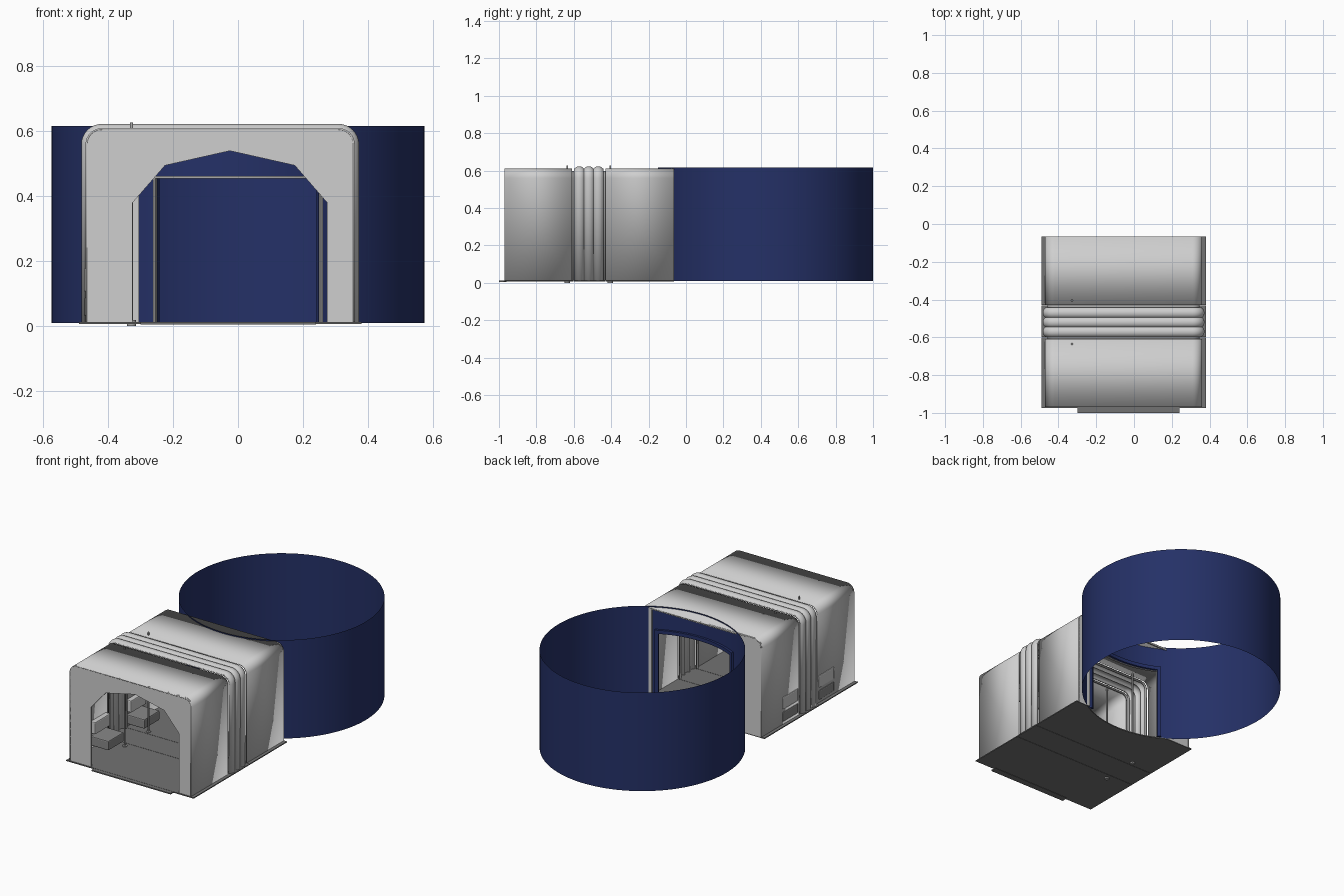
import bpy, bmesh, math

if "Cube" in bpy.data.objects:
    bpy.data.objects.remove(bpy.data.objects["Cube"], do_unlink=True)


def material(name, rgb):
    m = bpy.data.materials.new(name)
    m.use_nodes = True
    m.diffuse_color = (*rgb, 1)
    m.node_tree.nodes["Principled BSDF"].inputs["Base Color"].default_value = (*rgb, 1)
    return m


LIGHT = material("light grey shell", (0.62, 0.62, 0.62))
BLUE = material("navy blue", (0.018, 0.03, 0.135))
FLOOR = material("floor grey", (0.17, 0.17, 0.17))
SEAT = material("seat grey", (0.25, 0.25, 0.25))
METAL = material("metal grey", (0.4, 0.4, 0.4))

FRONT, REAR, BASE = -0.97, -0.065, 0.012
RADIUS, CY = 0.575, 0.425          # round room
DOOR = math.asin(0.25 / RADIUS)    # half angle of the doorway


def finish(name, bm, mat, smooth=False, thick=0, offset=-1):
    bmesh.ops.remove_doubles(bm, verts=bm.verts, dist=1e-5)
    bmesh.ops.recalc_face_normals(bm, faces=bm.faces)
    me = bpy.data.meshes.new(name)
    bm.to_mesh(me)
    bm.free()
    ob = bpy.data.objects.new(name, me)
    bpy.context.collection.objects.link(ob)
    me.materials.append(mat)
    if thick:
        mod = ob.modifiers.new("thickness", "SOLIDIFY")
        mod.thickness, mod.offset = thick, offset
    if smooth:
        bpy.ops.object.select_all(action="DESELECT")
        ob.select_set(True)
        bpy.context.view_layer.objects.active = ob
        bpy.ops.object.shade_smooth_by_angle(angle=math.radians(35))
    return ob


def box(name, x, y, z, mat, bevel=0):
    bm = bmesh.new()
    bmesh.ops.create_cube(bm, size=1)
    for v in bm.verts:
        for i, (a, b) in enumerate((x, y, z)):
            v.co[i] = a if v.co[i] < 0 else b
    ob = finish(name, bm, mat)
    if bevel:
        mod = ob.modifiers.new("bevel", "BEVEL")
        mod.width, mod.segments = bevel, 2
    return ob


def prism(name, pts, shift, mat):
    """Flat outline pushed along a vector."""
    bm = bmesh.new()
    face = bm.faces.new([bm.verts.new(p) for p in pts])
    new = bmesh.ops.extrude_face_region(bm, geom=[face])["geom"]
    bmesh.ops.translate(bm, vec=shift, verts=[g for g in new if isinstance(g, bmesh.types.BMVert)])
    return finish(name, bm, mat)


def cylinder(name, x, y, z0, z1, r, mat, sides=16):
    bm = bmesh.new()
    bmesh.ops.create_cone(bm, cap_ends=True, segments=sides, radius1=r, radius2=r, depth=z1 - z0)
    bmesh.ops.translate(bm, vec=(x, y, (z0 + z1) / 2), verts=bm.verts)
    return finish(name, bm, mat, smooth=True)


def hull_outline(grow=0.0):
    """Rounded upside-down U from left foot to right foot, as (x, z)."""
    x0, x1, top, r = -0.47 - grow, 0.36 + grow, 0.61 + grow, 0.05 + grow
    pts = [(x0, BASE)]
    for cx, start in ((x0 + r, math.pi), (x1 - r, math.pi / 2)):
        for i in range(9):
            a = start - i * math.pi / 16
            pts.append((cx + r * math.cos(a), top - r + r * math.sin(a)))
    return pts + [(x1, BASE)]


def loft(name, rings, mat, smooth=True):
    """Skin through hull outlines given as (y, growth)."""
    bm = bmesh.new()
    rows = [[bm.verts.new((x, y, z)) for x, z in hull_outline(g)] for y, g in rings]
    for a, b in zip(rows, rows[1:]):
        for i in range(len(a) - 1):
            bm.faces.new((a[i], a[i + 1], b[i + 1], b[i]))
    return finish(name, bm, mat, smooth, thick=0.005)


def arc_point(a, r=RADIUS):
    return r * math.sin(a), CY - r * math.cos(a)


def arc_wall(bm, a0, a1, z0, z1, steps, r=RADIUS):
    cols = []
    for i in range(steps + 1):
        x, y = arc_point(a0 + (a1 - a0) * i / steps, r)
        cols.append([bm.verts.new((x, y, z)) for z in (z0, z1)])
    for a, b in zip(cols, cols[1:]):
        bm.faces.new((a[0], b[0], b[1], a[1]))


# Round room with a doorway
bm = bmesh.new()
door_top = 0.455
arc_wall(bm, -DOOR, DOOR, door_top, 0.617, 24)
arc_wall(bm, DOOR, 2 * math.pi - DOOR, 0.01, door_top, 120)
arc_wall(bm, DOOR, 2 * math.pi - DOOR, door_top, 0.617, 120)
finish("round_room_wall", bm, BLUE, smooth=True)

# Doorway frame: navy inside, metal lip outside
for label, r, w, mat in (("inner", 0.565, 0.022, BLUE), ("outer", 0.58, 0.008, METAL)):
    bm = bmesh.new()
    da = w / RADIUS
    for s in (-1, 1):
        arc_wall(bm, s * DOOR, s * (DOOR + da), 0.012, door_top + w, 2, r)
    arc_wall(bm, -DOOR, DOOR, door_top, door_top + w, 24, r)
    finish(label + "_door_frame", bm, mat, thick=0.014, offset=0)

# Cabin shells, recessed joints and ribbed bellows
loft("front_shell", [(FRONT, 0), (-0.61, 0)], LIGHT)
loft("rear_shell", [(-0.43, 0), (REAR, 0)], LIGHT)
for label, y in (("front", -0.61), ("rear", -0.445)):
    loft(label + "_joint", [(y, -0.012), (y + 0.015, -0.012)], METAL)
rings = [(-0.598, 0.0)]
for k in range(3):
    for i in range(9):
        t = i / 8
        rings.append((-0.595 + 0.05 * (k + t), 0.013 * math.sin(math.pi * t) ** 0.6))
rings.append((-0.442, 0.0))
loft("bellows", rings, LIGHT)

# End walls
arch = [(0.275, BASE), (0.275, 0.38), (0.175, 0.495), (-0.025, 0.54),
        (-0.225, 0.495), (-0.325, 0.38), (-0.325, BASE)]
gate = [(0.28, BASE), (0.28, 0.6), (-0.305, 0.6), (-0.305, BASE)]
for name, y, hole, depth in (("front_wall", FRONT, arch, 0.012), ("rear_wall", REAR, gate, -0.008)):
    prism(name, [(x, y, z) for x, z in hull_outline() + hole], (0, depth, 0), LIGHT)

# Floor, with the rear edge curved around the room
x0, x1 = -0.49, 0.38
half = math.acos((CY - REAR) / RADIUS)
curve = [arc_point(half - 2 * half * i / 20) for i in range(21)]
plates = {
    "front_floor": [(x0, -0.975), (x1, -0.975), (x1, -0.601), (x0, -0.601)],
    "middle_floor": [(x0, -0.599), (x1, -0.599), (x1, -0.431), (x0, -0.431)],
    "rear_floor": [(x0, -0.429), (x1, -0.429), (x1, REAR)] + curve + [(x0, REAR)],
}
for name, pts in plates.items():
    prism(name, [(x, y, 0.007) for x, y in pts], (0, 0, 0.006), FLOOR)
box("entry_step", (-0.3, 0.24), (-1.0, -0.96), (0.005, 0.012), FLOOR)

# Poles through roof and floor, with base discs
for label, y in (("front", -0.635), ("rear", -0.405)):
    cylinder(label + "_pole", -0.328, y, 0.0, 0.628, 0.005, METAL)
    cylinder(label + "_pole_base", -0.328, y, 0.0, 0.018, 0.014, METAL)

# Seats along the side, their backs reaching through the shell
for label, y in (("front", -0.695), ("rear", -0.345)):
    span = (y - 0.075, y + 0.075)
    box(label + "_seat_cushion", (-0.475, -0.345), span, (0.03, 0.088), SEAT, 0.006)
    box(label + "_seat_back", (-0.475, -0.435), span, (0.105, 0.18), LIGHT, 0.006)
